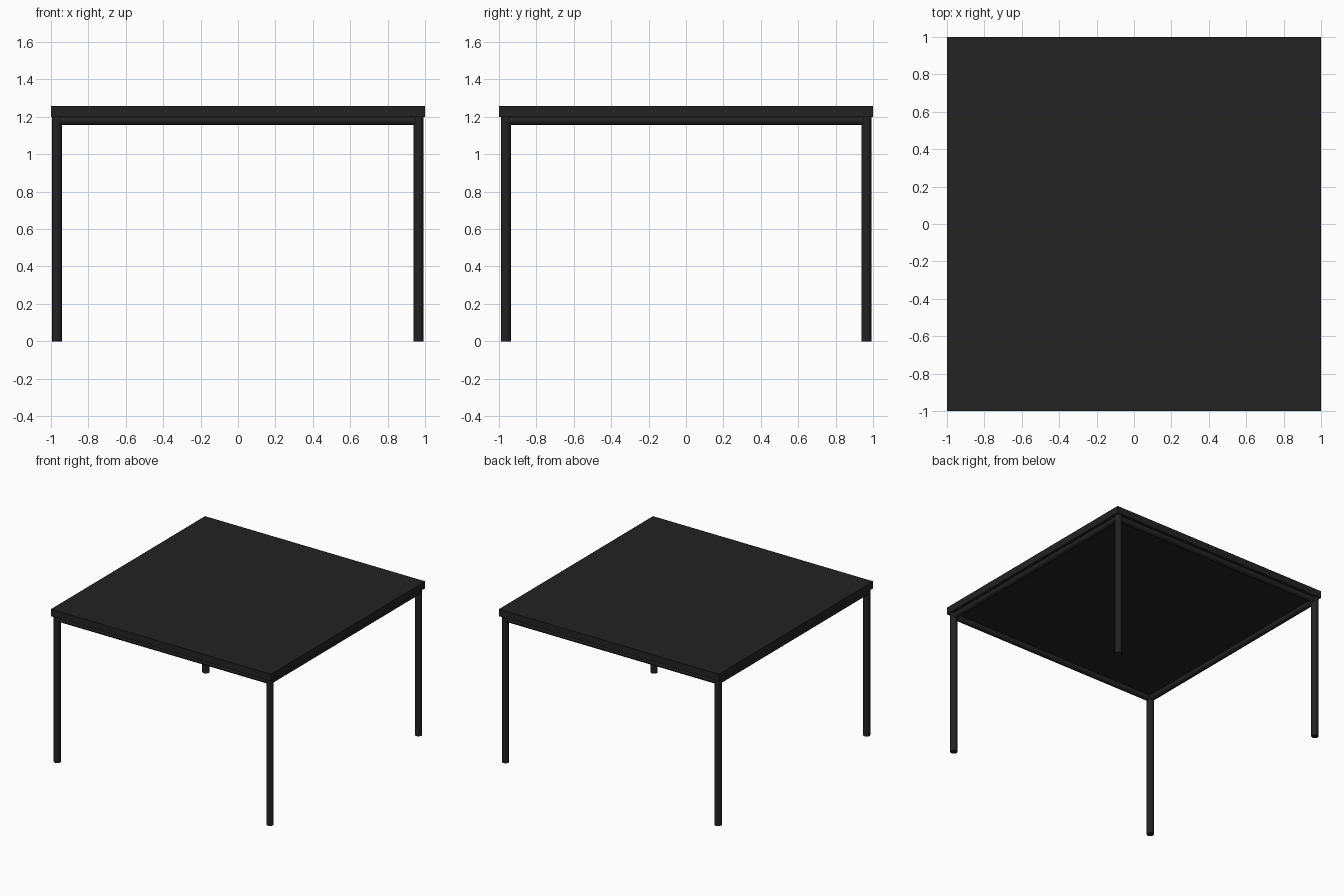
import bpy
from math import radians
from mathutils import Vector

if "Cube" in bpy.data.objects:
    bpy.data.objects.remove(bpy.data.objects["Cube"])

dark = bpy.data.materials.new("dark_finish")
dark.diffuse_color = (0.016, 0.016, 0.016, 1)
dark.use_nodes = True
dark.node_tree.nodes["Principled BSDF"].inputs["Base Color"].default_value = dark.diffuse_color
LEG_R, RAIL_R = 0.027, 0.024
TOP_LOW, TOP_HIGH = 1.20, 1.258
RAIL_Z = TOP_LOW - 0.021
X0, X1, Y0, Y1 = -0.968, 0.964, -0.963, 0.965


def tube(name, a, b, r):
    a, b = Vector(a), Vector(b)
    d = b - a
    bpy.ops.mesh.primitive_cylinder_add(vertices=24, radius=r, depth=d.length, location=(a + b) / 2)
    o = bpy.context.object
    o.name = name
    o.rotation_euler = d.to_track_quat('Z', 'Y').to_euler()
    bpy.ops.object.shade_smooth_by_angle(angle=radians(35))
    o.data.materials.append(dark)


# Square table top
bpy.ops.mesh.primitive_cube_add(size=1, location=(0, 0, (TOP_LOW + TOP_HIGH) / 2))
top = bpy.context.object
top.name = "table_top"
top.scale = (2, 2, TOP_HIGH - TOP_LOW)
top.data.materials.append(dark)

# Round legs at the corners
for ny, y in (("front", Y0), ("back", Y1)):
    for nx, x in (("left", X0), ("right", X1)):
        tube(f"{ny}_{nx}_leg", (x, y, 0), (x, y, TOP_LOW), LEG_R)

# Round rails joining the legs under the top
for name, y in (("front_rail", Y0), ("back_rail", Y1)):
    tube(name, (X0, y, RAIL_Z), (X1, y, RAIL_Z), RAIL_R)
for name, x in (("left_rail", X0), ("right_rail", X1)):
    tube(name, (x, Y0, RAIL_Z), (x, Y1, RAIL_Z), RAIL_R)
